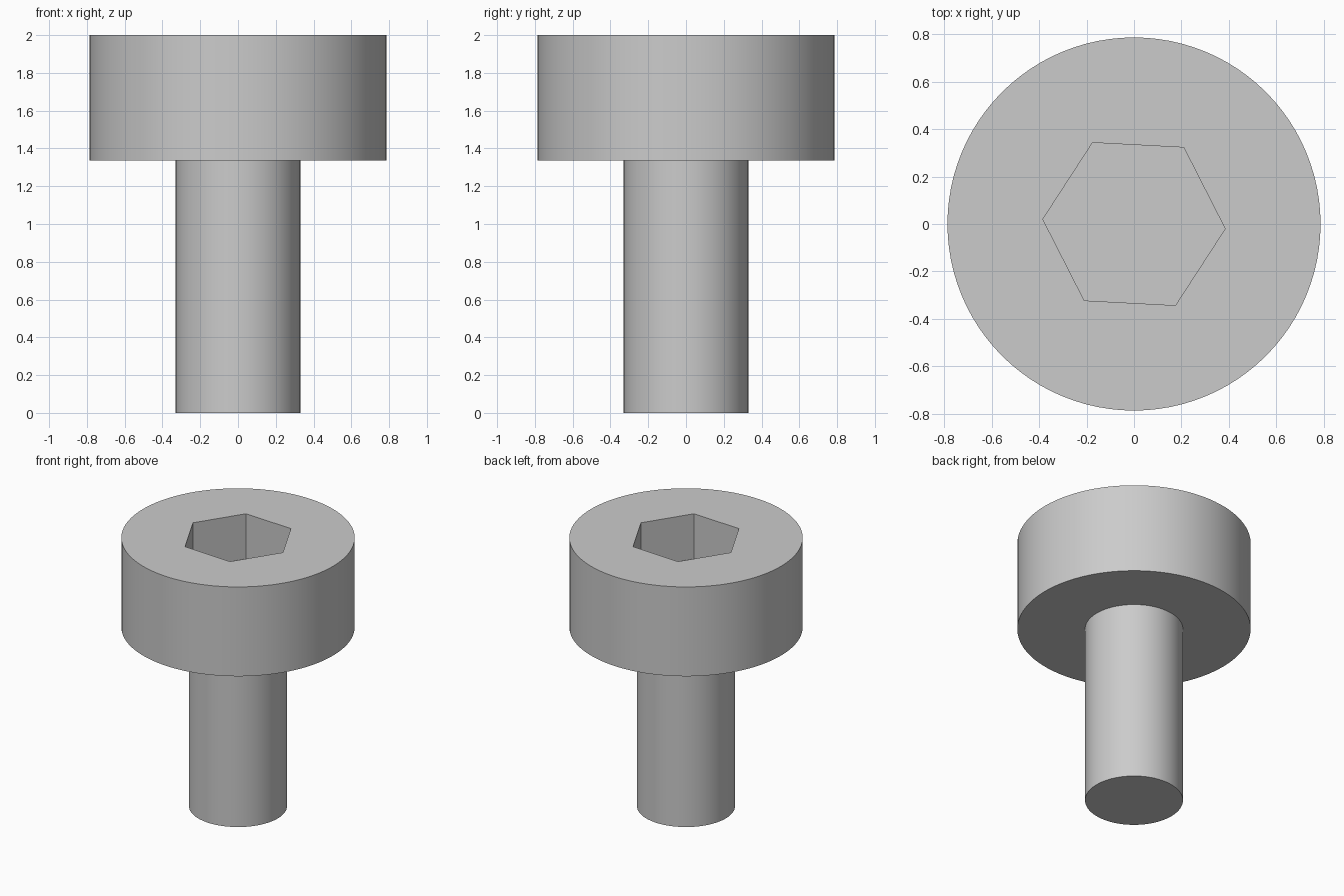
import bpy
import math

# Remove only the default cube
default = bpy.data.objects.get("Cube")
if default:
    bpy.data.objects.remove(default, do_unlink=True)

SHANK_R, HEAD_R, SOCKET_R = 0.33, 0.787, 0.385
HEAD_Z, TOP_Z, SOCKET_DEPTH = 1.335, 2.0, 0.335

# Single grey metal
steel = bpy.data.materials.new("grey_steel")
steel.use_nodes = True
grey = (0.6, 0.6, 0.6, 1.0)
steel.diffuse_color = grey
steel.node_tree.nodes["Principled BSDF"].inputs["Base Color"].default_value = grey


def prism(name, radius, z0, z1, sides, turn=0.0):
    """Upright cylinder or prism between two heights."""
    bpy.ops.mesh.primitive_cylinder_add(
        vertices=sides, radius=radius, depth=z1 - z0,
        location=(0, 0, (z0 + z1) / 2), rotation=(0, 0, turn))
    obj = bpy.context.object
    obj.name = obj.data.name = name
    obj.data.materials.append(steel)
    return obj


def boolean(target, other, operation):
    """Apply a boolean and discard the second object."""
    mod = target.modifiers.new(operation.lower(), 'BOOLEAN')
    mod.operation = operation
    mod.solver = 'EXACT'
    mod.object = other
    other.hide_render = True
    bpy.ops.object.select_all(action='DESELECT')
    target.select_set(True)
    bpy.context.view_layer.objects.active = target
    bpy.ops.object.modifier_apply(modifier=mod.name)
    bpy.data.objects.remove(other, do_unlink=True)


# Cylindrical head with a shank running up into it
screw = prism("socket_head_screw", HEAD_R, HEAD_Z, TOP_Z, 96)
shank = prism("shank", SHANK_R, 0, HEAD_Z + 0.1, 96)
boolean(screw, shank, 'UNION')

# Hexagonal drive socket, with a corner just clockwise of +x
socket = prism("socket_cutter", SOCKET_R, TOP_Z - SOCKET_DEPTH, TOP_Z + 0.2,
               6, math.radians(27))
boolean(screw, socket, 'DIFFERENCE')

# Smooth round walls, crisp rims and socket corners
bpy.ops.object.shade_smooth_by_angle(angle=math.radians(30))
